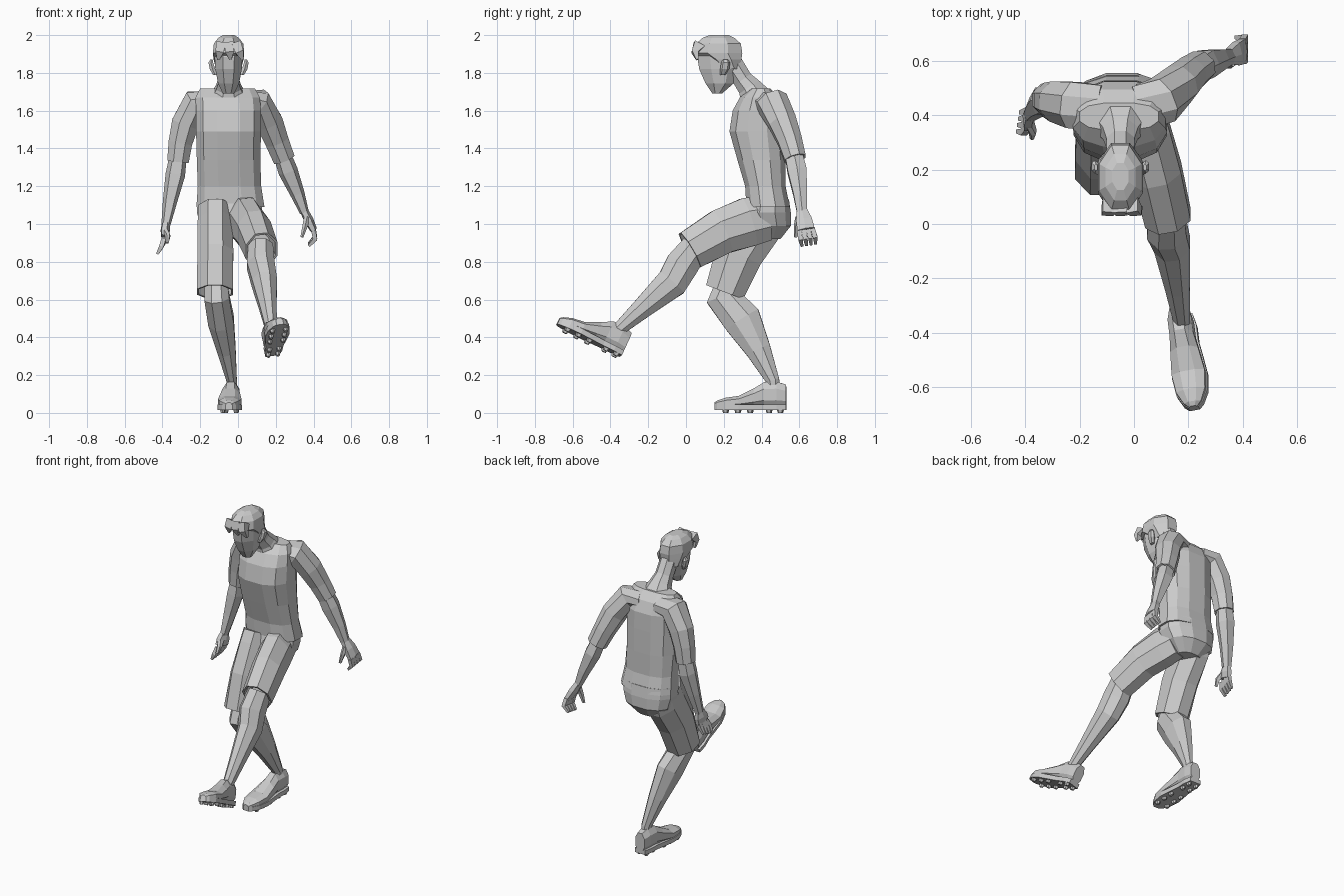
import bpy, bmesh, math
from mathutils import Vector, Matrix

X, Y, Z = Vector((1, 0, 0)), Vector((0, 1, 0)), Vector((0, 0, 1))


def loft(name, secs, n=8, ref=X, normal=None, p=1.0, M=None, open_end=False):
    """Skin rings (x, y, z, half size along ref, half size across) into a faceted body."""
    bm = bmesh.new()
    pts = [Vector(s[:3]) for s in secs]
    k = 1 / math.cos(math.pi / n)
    rings = []
    for i, s in enumerate(secs):
        t = normal or (pts[min(i + 1, len(pts) - 1)] - pts[max(i - 1, 0)]).normalized()
        u = (ref - t * ref.dot(t)).normalized()
        v = t.cross(u)
        ring = []
        for j in range(n):
            a = 2 * math.pi * (j + 0.5) / n
            c, d = math.cos(a), math.sin(a)
            c = math.copysign(min(abs(c * k) ** p, 1), c)
            d = math.copysign(min(abs(d * k) ** p, 1), d)
            ring.append(bm.verts.new(pts[i] + u * c * s[3] + v * d * s[4]))
        rings.append(ring)
    for r, q in zip(rings, rings[1:]):
        for j in range(n):
            bm.faces.new((r[j], r[(j + 1) % n], q[(j + 1) % n], q[j]))
    bm.faces.new(rings[0][::-1])
    if not open_end:
        bm.faces.new(rings[-1])
    bmesh.ops.recalc_face_normals(bm, faces=bm.faces)
    if M:
        bm.transform(M)
    me = bpy.data.meshes.new(name)
    bm.to_mesh(me)
    bm.free()
    ob = bpy.data.objects.new(name, me)
    bpy.context.collection.objects.link(ob)
    if open_end:  # cloth thickness at the hem
        sol = ob.modifiers.new("hem", 'SOLIDIFY')
        sol.thickness = 0.012
        sol.offset = -1
    return ob


# Torso: shirt leaning forward
loft("shirt", [(-.04, .435, 1.09, .18, .115), (-.045, .42, 1.20, .168, .107),
               (-.05, .40, 1.34, .168, .128), (-.05, .378, 1.49, .172, .148),
               (-.05, .385, 1.60, .172, .138), (-.055, .39, 1.67, .17, .105),
               (-.055, .395, 1.718, .145, .05)], n=12, normal=Z, p=.8)

# Shorts: seat and two leg tubes
loft("shorts_seat", [(-.045, .435, 1.13, .172, .11), (-.045, .43, 1.06, .172, .125),
                     (-.05, .445, .99, .15, .11), (-.05, .44, .92, .08, .06)],
     n=12, normal=Z, p=.85)
loft("shorts_leg_standing", [(-.12, .41, 1.08, .09, .13), (-.12, .375, 1.0, .093, .14),
                             (-.12, .28, .84, .095, .127), (-.122, .205, .64, .095, .105)],
     open_end=True)
loft("shorts_leg_kicking", [(.02, .42, 1.03, .085, .12), (.045, .33, 1.01, .09, .13),
                            (.085, .19, .96, .09, .12), (.125, .02, .86, .085, .105)],
     open_end=True)

# Lower legs
loft("lower_leg_standing", [(-.118, .235, .70, .06, .07), (-.112, .20, .61, .066, .092),
                            (-.09, .30, .49, .068, .10), (-.06, .385, .33, .048, .066),
                            (-.033, .46, .17, .027, .035), (-.035, .465, .10, .027, .035)])
loft("lower_leg_kicking", [(.12, .05, .88, .065, .075), (.12, -.02, .785, .073, .088),
                           (.14, -.075, .69, .066, .083), (.16, -.23, .555, .045, .055),
                           (.178, -.37, .43, .028, .033), (.182, -.375, .38, .028, .033)])


# Studded shoes: local heel at origin, toe along -y
def shoe(side, M):
    # y, half width, top height
    prof = [(0, .034, .15), (-.05, .044, .165), (-.115, .044, .163), (-.17, .052, .13),
            (-.25, .062, .09), (-.32, .054, .08), (-.365, .032, .065), (-.38, .015, .055)]
    loft("shoe_" + side, [(0, y, (h + .03) / 2, w, (h - .03) / 2) for y, w, h in prof],
         normal=Y, p=.9, M=M)
    loft("sole_" + side, [(0, y, .03, w + .004, .014) for y, w, h in prof],
         n=4, normal=Y, M=M)
    for i, y in enumerate((-.03, -.09, -.19, -.255, -.32)):
        for s in (-1, 1):
            w = .026 if i < 2 else .036
            loft("stud_" + side, [(s * w, y, .025, .015, .02), (s * w, y, 0, .008, .013)],
                 n=6, M=M)


shoe("standing", Matrix.Translation((-.035, .53, 0)) @ Matrix.Rotation(math.radians(-2), 4, 'Z'))
shoe("kicking", Matrix.Translation((.185, -.352, .287)) @ Matrix.Rotation(math.radians(7), 4, 'Z')
     @ Matrix.Rotation(math.radians(-26), 4, 'X') @ Matrix.Rotation(math.radians(-8), 4, 'Y'))

# Arms: sleeve then bare forearm
loft("sleeve_right", [(.02, .425, 1.65, .085, .05), (.105, .455, 1.645, .085, .072),
                      (.165, .51, 1.54, .074, .072), (.205, .55, 1.44, .064, .063),
                      (.243, .578, 1.345, .057, .058)], ref=Y, open_end=True)
loft("forearm_right", [(.225, .565, 1.39, .045, .045), (.265, .588, 1.28, .05, .052),
                       (.315, .605, 1.16, .037, .038), (.352, .615, 1.06, .027, .024)],
     n=6, ref=Y)
loft("sleeve_left", [(-.13, .425, 1.65, .085, .05), (-.222, .437, 1.64, .085, .075),
                     (-.28, .45, 1.53, .074, .072), (-.305, .455, 1.43, .064, .063),
                     (-.318, .458, 1.33, .057, .057)], ref=Y, open_end=True)
loft("forearm_left", [(-.315, .458, 1.37, .045, .045), (-.332, .452, 1.26, .05, .052),
                      (-.36, .43, 1.12, .037, .038), (-.382, .405, .995, .027, .024)],
     n=6, ref=Y)


# Hands: palm, four curled fingers, thumb
def hand(side, wrist, knuckle, mid, tip, spread, thumb):
    w, k, m, t, s = map(Vector, (wrist, knuckle, mid, tip, spread))
    s.normalize()
    loft("palm_" + side, [(*w, .028, .022), (*w.lerp(k, .5), .042, .025), (*k, .046, .019)],
         n=6, ref=s)
    for i in range(4):
        o = s * (i - 1.5) * .024
        r = .012
        loft("finger_" + side, [(*(k + o), r, r), (*(m + o * 1.1), r, r), (*(t + o), .007, .007)],
             n=4, ref=s)
    a = w.lerp(k, .3) - s * .025
    b, c = Vector(thumb[0]), Vector(thumb[1])
    loft("thumb_" + side, [(*a, .018, .016), (*b, .014, .014), (*c, .008, .008)], n=5, ref=s)


hand("right", (.35, .615, 1.07), (.40, .635, .97), (.408, .645, .925), (.375, .65, .89),
     (0, 1, .15), ((.355, .585, .99), (.338, .58, .93)))
hand("left", (-.382, .405, 1.0), (-.388, .385, .93), (-.40, .375, .89), (-.422, .375, .85),
     (.15, 1, .25), ((-.372, .335, .94), (-.375, .315, .90)))

# Neck and head
loft("neck", [(-.05, .37, 1.66, .10, .09), (-.05, .335, 1.725, .065, .062),
              (-.05, .30, 1.765, .052, .052), (-.05, .245, 1.85, .05, .055)])
loft("head", [(-.05, .165, 1.69, .03, .025), (-.05, .178, 1.745, .056, .075),
              (-.05, .178, 1.82, .07, .108), (-.05, .175, 1.885, .074, .115),
              (-.05, .175, 1.95, .065, .10)], normal=Z)

# Hair cap with fringe tufts
loft("hair", [(-.05, .235, 1.82, .066, .052), (-.05, .20, 1.87, .079, .093),
              (-.05, .168, 1.905, .083, .13), (-.05, .172, 1.955, .078, .118),
              (-.05, .172, 1.985, .055, .085), (-.05, .175, 2.0, .03, .05)], normal=Z)
for x, tx in ((-.09, -.105), (-.05, -.04), (-.01, .025)):
    loft("fringe_tuft", [(x, .07, 1.95, .025, .03), ((x + tx) / 2, .048, 1.91, .022, .018),
                         (tx, .06, 1.87, .006, .006)], n=4)

# Ears
for s in (-1, 1):
    loft("ear", [(-.05 + s * .072, .195, 1.79, .01, .015), (-.05 + s * .085, .205, 1.82, .015, .024),
                 (-.05 + s * .094, .21, 1.855, .012, .024), (-.05 + s * .09, .208, 1.872, .006, .012)],
         n=6, normal=Z)
